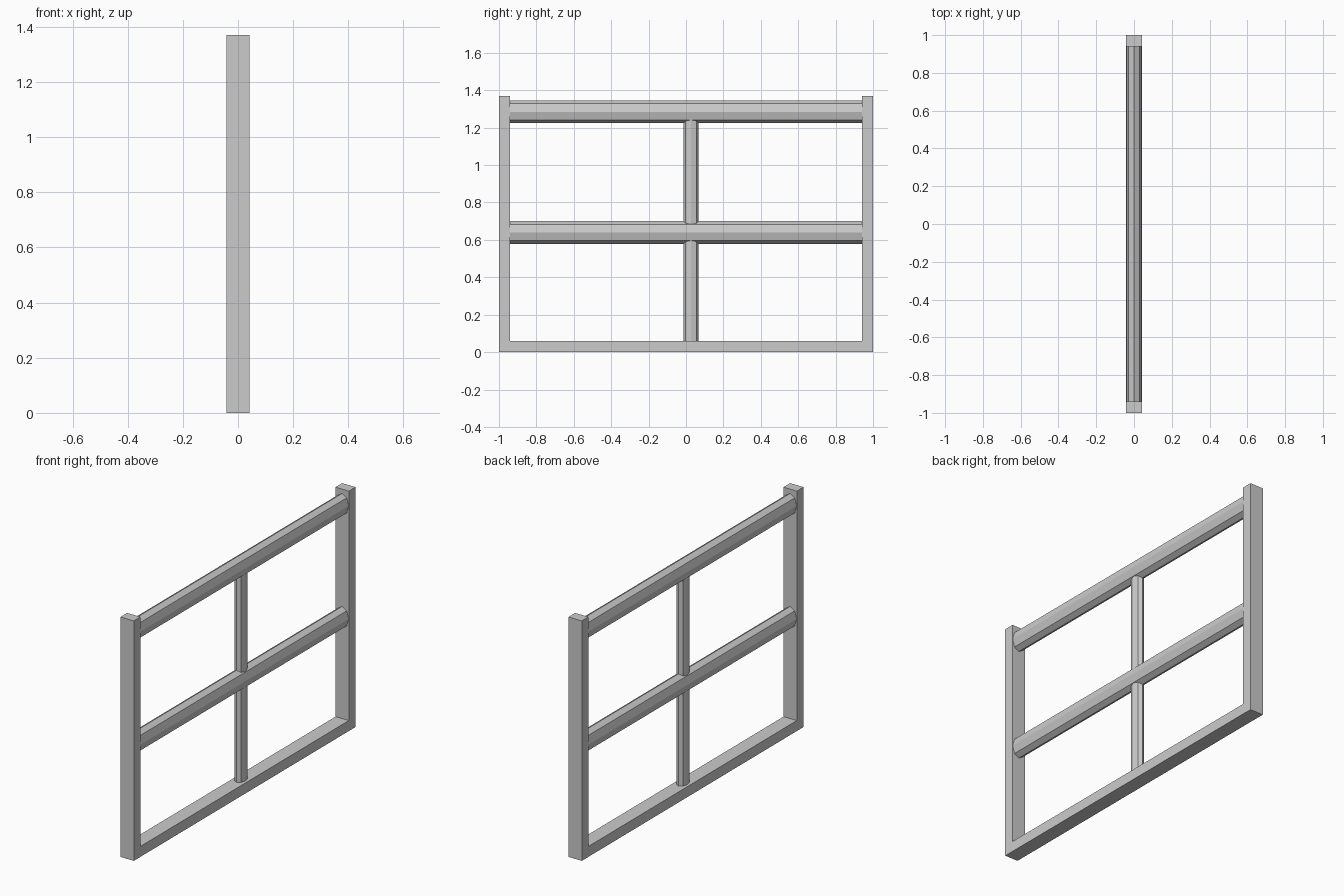
import bpy, bmesh, math
from mathutils import Vector

if "Cube" in bpy.data.objects:
    bpy.data.objects.remove(bpy.data.objects["Cube"])

DEPTH = 0.042   # half thickness of the frame
WALL = 0.06     # width of posts and sill
HEIGHT = 1.37


def finish(name, bm):
    bmesh.ops.recalc_face_normals(bm, faces=bm.faces)
    mesh = bpy.data.meshes.new(name)
    bm.to_mesh(mesh)
    bm.free()
    obj = bpy.data.objects.new(name, mesh)
    bpy.context.collection.objects.link(obj)
    return obj


def prism(name, points, sweep):
    """Extrude a closed profile along the sweep vector."""
    bm = bmesh.new()
    face = bm.faces.new([bm.verts.new(p) for p in points])
    res = bmesh.ops.extrude_face_region(bm, geom=[face], use_keep_orig=True)
    moved = [v for v in res["geom"] if isinstance(v, bmesh.types.BMVert)]
    bmesh.ops.translate(bm, vec=Vector(sweep), verts=moved)
    return finish(name, bm)


def octagon(rx, rv):
    return [(rx * math.cos(i * math.pi / 4), rv * math.sin(i * math.pi / 4))
            for i in range(8)]


# U-shaped outer frame: two posts and a sill
inner = 1 - WALL
half = [(inner, WALL), (inner, HEIGHT), (1, HEIGHT), (1, 0)]
outline = half + [(-y, z) for y, z in reversed(half)]
prism("outer_frame", [(-DEPTH, y, z) for y, z in outline], (2 * DEPTH, 0, 0))

# Horizontal oval rails between the posts
for name, z in (("middle_rail", 0.64), ("top_rail", 1.285)):
    prism(name, [(x, -inner, z + v) for x, v in octagon(0.041, 0.061)],
          (0, 2 * inner, 0))

# Thin vertical bars, ends buried in the rails
for name, z0, z1 in (("lower_bar", WALL, 0.61), ("upper_bar", 0.67, 1.255)):
    prism(name, [(x, 0.027 + v, z0) for x, v in octagon(0.028, 0.041)],
          (0, 0, z1 - z0))
